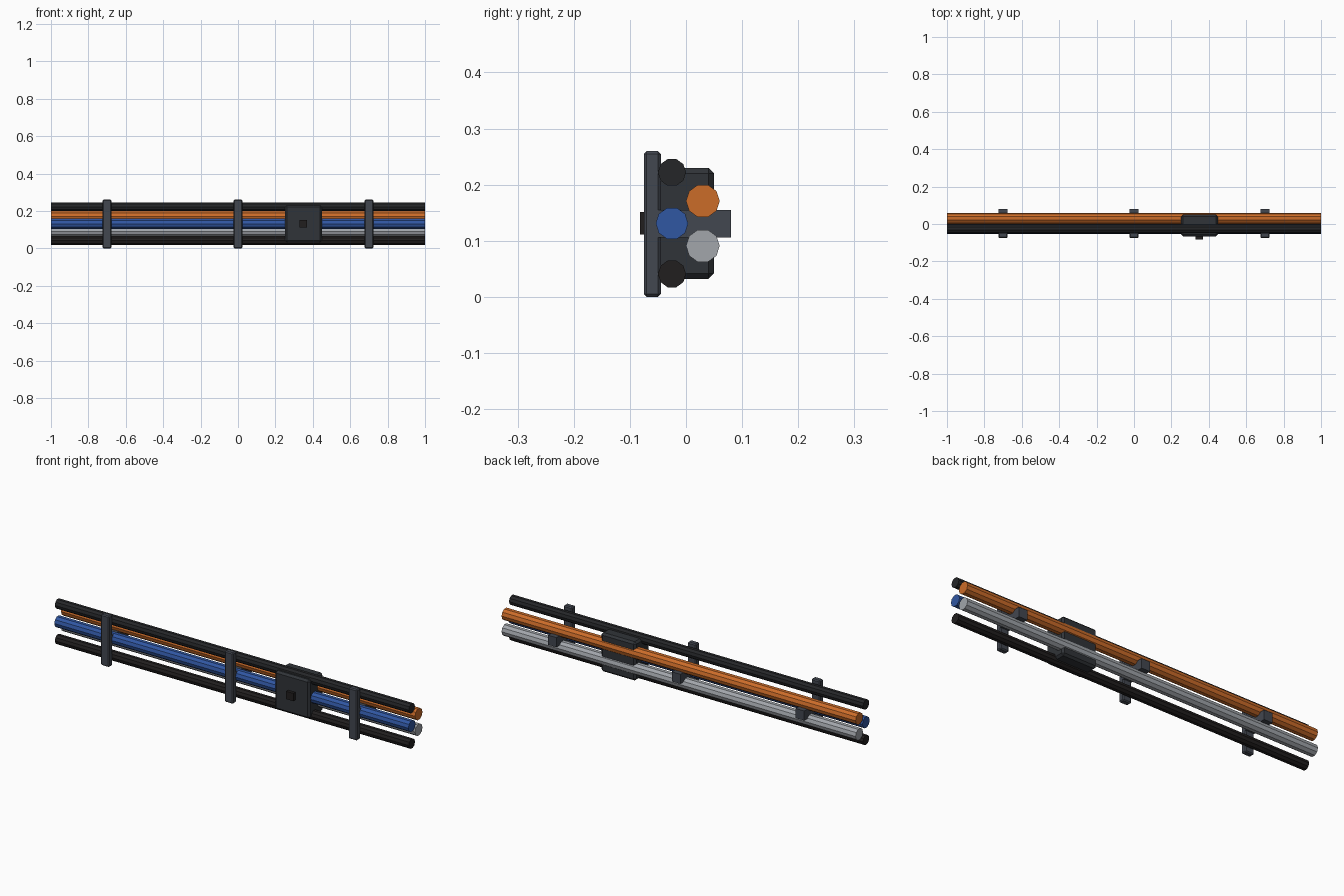
import bpy
import math

if "Cube" in bpy.data.objects:
    bpy.data.objects.remove(bpy.data.objects["Cube"])


def material(name, rgb):
    m = bpy.data.materials.new(name)
    m.diffuse_color = (*rgb, 1)
    m.use_nodes = True
    m.node_tree.nodes["Principled BSDF"].inputs["Base Color"].default_value = m.diffuse_color
    return m


BLACK = material("black", (0.018, 0.019, 0.021))
WARM_BLACK = material("warm_black", (0.015, 0.013, 0.013))
STEEL = material("dark_steel", (0.055, 0.063, 0.08))
CASE = material("case_grey", (0.03, 0.034, 0.04))
ORANGE = material("orange", (0.6, 0.15, 0.022))
BLUE = material("blue", (0.03, 0.095, 0.36))
GREY = material("light_grey", (0.36, 0.38, 0.41))


def tube(name, y, z, r, mat):
    # ten-sided tube running along x
    bpy.ops.mesh.primitive_cylinder_add(vertices=10, radius=r, depth=2,
                                        location=(0, y, z),
                                        rotation=(0, math.pi / 2, 0))
    ob = bpy.context.object
    ob.name = name
    ob.data.materials.append(mat)


def box(name, lo, hi, mat, bevel=0):
    bpy.ops.mesh.primitive_cube_add(size=1, location=[(a + b) / 2 for a, b in zip(lo, hi)])
    ob = bpy.context.object
    ob.name = name
    ob.scale = [b - a for a, b in zip(lo, hi)]
    bpy.ops.object.transform_apply(location=False, rotation=False, scale=True)
    ob.data.materials.append(mat)
    if bevel:
        mod = ob.modifiers.new("chamfer", 'BEVEL')
        mod.width = bevel
        mod.segments = 1


# Cables and pipes
tube("upper_cable", -0.025, 0.222, 0.025, BLACK)
tube("orange_pipe", 0.03, 0.171, 0.03, ORANGE)
tube("blue_pipe", -0.025, 0.131, 0.029, BLUE)
tube("grey_pipe", 0.03, 0.091, 0.03, GREY)
tube("lower_cable", -0.025, 0.041, 0.025, WARM_BLACK)

# Brackets: front strap with a rear wall stub
for i, x in enumerate((-0.7, 0, 0.7)):
    box(f"strap_{i}", (x - 0.024, -0.075, 0), (x + 0.024, -0.045, 0.26), STEEL, 0.005)
    box(f"wall_stub_{i}", (x - 0.024, -0.05, 0.106), (x + 0.024, 0.08, 0.155), STEEL)

# Junction box with front button
box("junction_box", (0.252, -0.066, 0.032), (0.448, 0.05, 0.23), CASE, 0.01)
box("front_button", (0.33, -0.082, 0.111), (0.37, -0.05, 0.151), WARM_BLACK)
